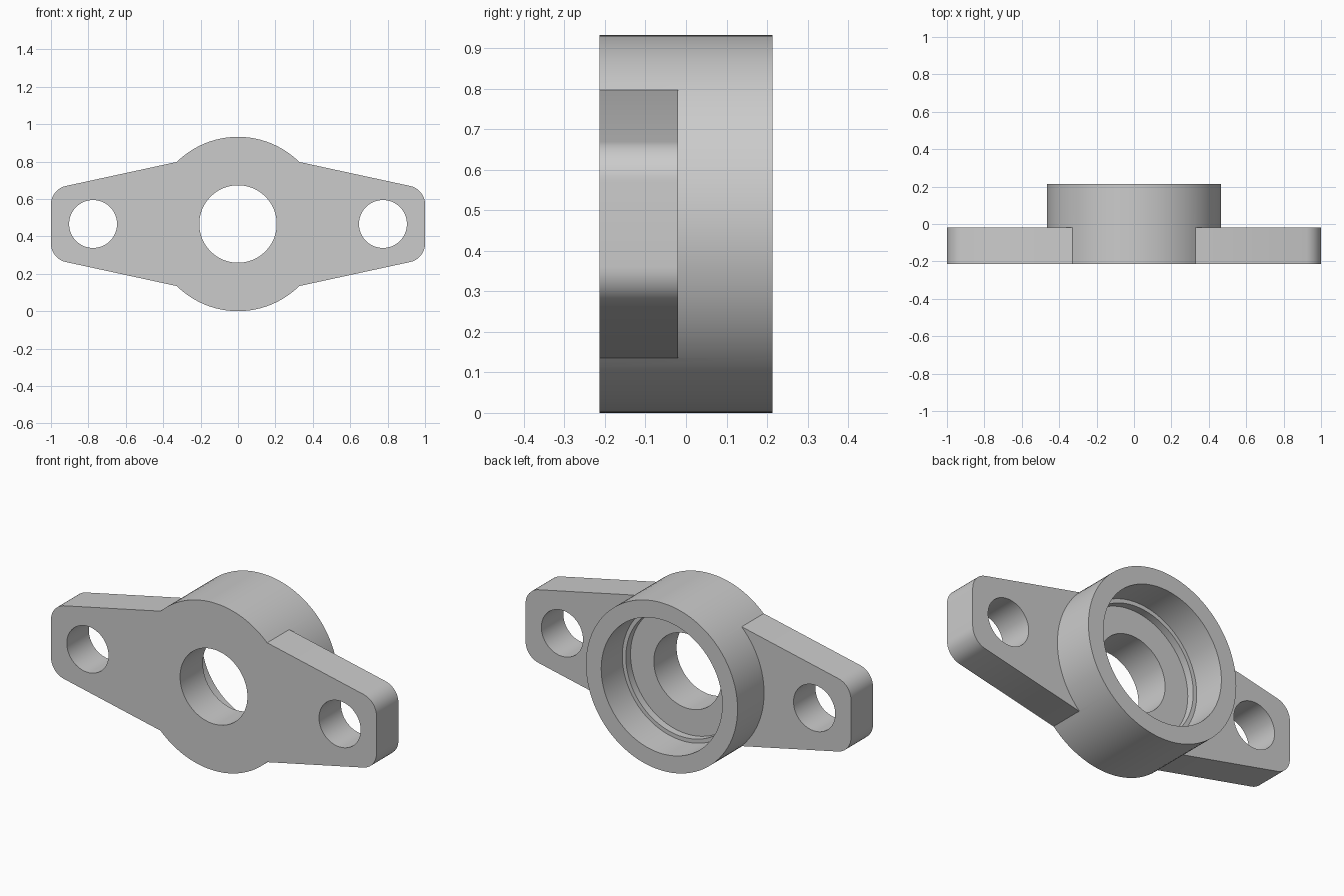
import bpy, bmesh, math
from mathutils import Vector

cube = bpy.data.objects.get("Cube")
if cube:
    bpy.data.objects.remove(cube, do_unlink=True)

MID = 0.466                   # height of the bearing axis
FRONT, BACK = -0.213, 0.213   # housing depth
FLANGE_BACK = -0.02

grey = bpy.data.materials.new("cast_grey")
grey.use_nodes = True
grey.diffuse_color = (0.6, 0.6, 0.6, 1)
grey.node_tree.nodes["Principled BSDF"].inputs["Base Color"].default_value = (0.6, 0.6, 0.6, 1)


def prism(name, outline, y0, y1):
    """Extrude an (x, z) outline, given about the axis, from y0 to y1."""
    bm = bmesh.new()
    face = bm.faces.new([bm.verts.new((x, y0, z + MID)) for x, z in outline])
    ext = bmesh.ops.extrude_face_region(bm, geom=[face])
    verts = [v for v in ext["geom"] if isinstance(v, bmesh.types.BMVert)]
    bmesh.ops.translate(bm, verts=verts, vec=(0, y1 - y0, 0))
    bmesh.ops.recalc_face_normals(bm, faces=bm.faces)
    mesh = bpy.data.meshes.new(name)
    bm.to_mesh(mesh)
    bm.free()
    mesh.materials.append(grey)
    obj = bpy.data.objects.new(name, mesh)
    bpy.context.collection.objects.link(obj)
    return obj


def circle(radius, x=0, n=96):
    return [(x + radius * math.cos(2 * math.pi * i / n),
             radius * math.sin(2 * math.pi * i / n)) for i in range(n)]


def combine(target, tool, operation):
    mod = target.modifiers.new(tool.name, "BOOLEAN")
    mod.operation, mod.solver, mod.object = operation, "EXACT", tool
    bpy.context.view_layer.objects.active = target
    bpy.ops.object.modifier_apply(modifier=mod.name)
    bpy.data.objects.remove(tool, do_unlink=True)


# Tapered flange with rounded ends
waist, end_height, fillet, steps = 0.331, 0.186, 0.1, 10
slope = math.atan2(waist - end_height, 1 - waist)
tip = Vector((1 - fillet, end_height - fillet * math.tan(math.pi / 4 - slope / 2)))
corner = [(tip.x + fillet * math.cos(a), tip.y + fillet * math.sin(a))
          for a in [(math.pi / 2 - slope) * i / steps for i in range(steps + 1)]]
quarter = corner + [(waist, waist)]
upper = quarter + [(-x, z) for x, z in reversed(quarter)]
flange = prism("flange", upper + [(x, -z) for x, z in reversed(upper)], FRONT, FLANGE_BACK)

# Round bearing housing joined to the flange
body = prism("bearing_housing", circle(0.466), FRONT, BACK)
combine(body, flange, "UNION")

# Bearing seat, shoulder step, shaft bore and bolt holes
cuts = [("seat", 0.372, 0, 0.028), ("shoulder", 0.35, 0, -0.013), ("bore", 0.207, 0, -0.4),
        ("left_hole", 0.128, 0.775, -0.4), ("right_hole", 0.128, -0.775, -0.4)]
for name, radius, x, y in cuts:
    combine(body, prism(name, circle(radius, x), y, 0.4), "DIFFERENCE")

body.name = "flanged_bearing_housing"
bpy.ops.object.select_all(action="DESELECT")
body.select_set(True)
bpy.context.view_layer.objects.active = body
bpy.ops.object.shade_smooth_by_angle(angle=math.radians(25))
